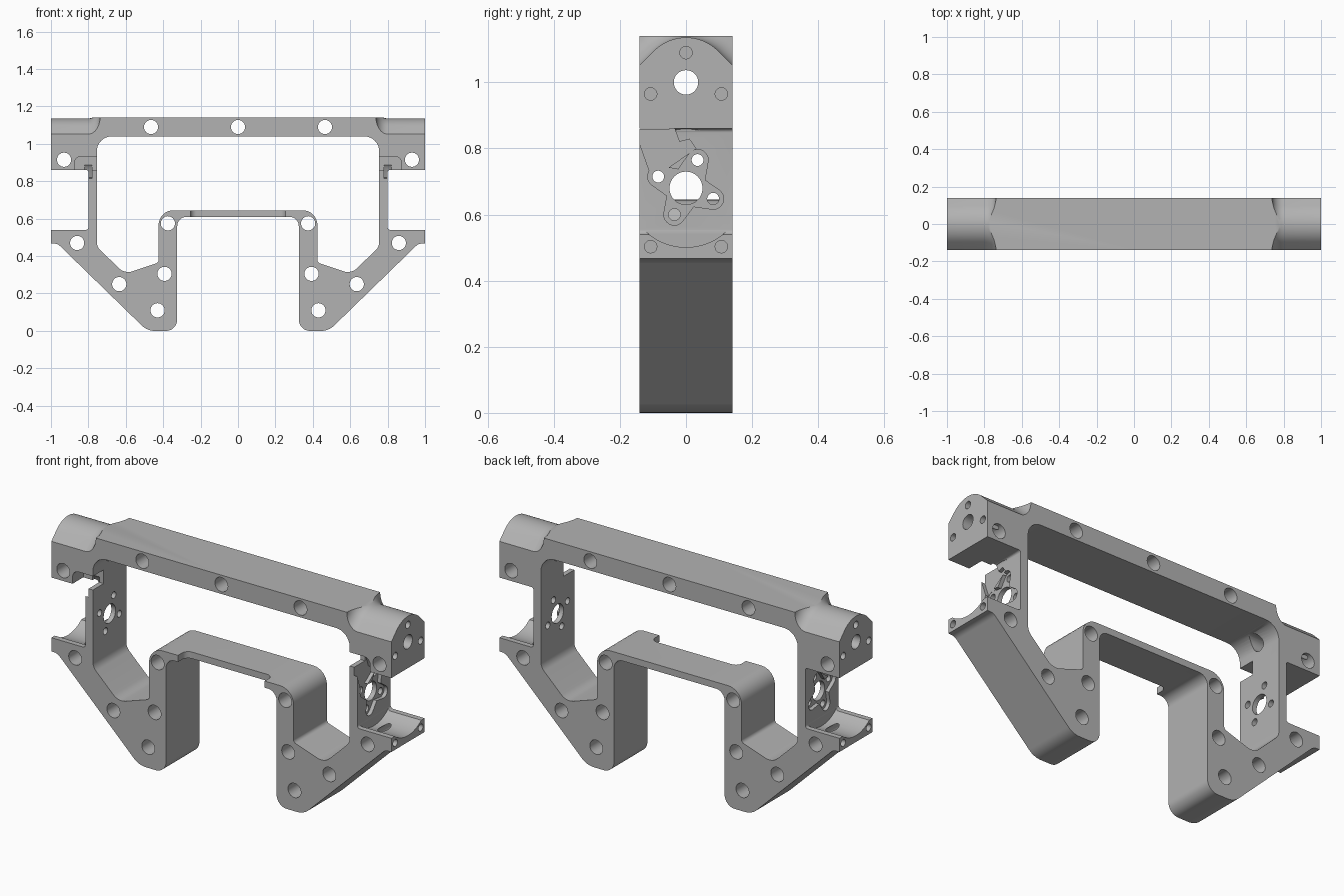
import bpy, bmesh, math
from mathutils import Vector

if "Cube" in bpy.data.objects:
    bpy.data.objects.remove(bpy.data.objects["Cube"], do_unlink=True)

D = 0.14          # half depth of the plate
HORN = (0, 0.68)  # centre of the rotary mount on each column


def rounded(corners, steps=8):
    """Outline from (u, v, radius) corners, each filleted by its radius."""
    pts = []
    for i, (u, v, r) in enumerate(corners):
        p = Vector((u, v))
        if r == 0:
            pts.append(p)
            continue
        a = (Vector(corners[i - 1][:2]) - p).normalized()
        b = (Vector(corners[(i + 1) % len(corners)][:2]) - p).normalized()
        half = a.angle(b) / 2
        mid = p + (a + b).normalized() * r / math.sin(half)
        start = p + a * r / math.tan(half) - mid
        end = p + b * r / math.tan(half) - mid
        sweep = start.angle_signed(end)
        for k in range(steps + 1):
            t = -sweep * k / steps
            c, s = math.cos(t), math.sin(t)
            pts.append(mid + Vector((start.x * c - start.y * s, start.x * s + start.y * c)))
    return pts


def circle(u, v, r, n=32):
    return [Vector((u + r * math.cos(math.tau * k / n), v + r * math.sin(math.tau * k / n)))
            for k in range(n)]


def place(p, t, axis):
    return {"x": (t, p[0], p[1]), "y": (p[0], t, p[1]), "z": (p[0], p[1], t)}[axis]


def make(name, bm):
    bmesh.ops.recalc_face_normals(bm, faces=bm.faces)
    mesh = bpy.data.meshes.new(name)
    bm.to_mesh(mesh)
    bm.free()
    ob = bpy.data.objects.new(name, mesh)
    bpy.context.collection.objects.link(ob)
    return ob


def loft(name, sections, axis):
    """Solid through (position, outline) sections along an axis."""
    bm = bmesh.new()
    rings = [[bm.verts.new(place(p, t, axis)) for p in pts] for t, pts in sections]
    for r0, r1 in zip(rings, rings[1:]):
        for i in range(len(r0)):
            j = (i + 1) % len(r0)
            bm.faces.new((r0[i], r0[j], r1[j], r1[i]))
    bm.faces.new(rings[0])
    bm.faces.new(rings[-1])
    return make(name, bm)


def prism(name, pts, axis, a, b):
    return loft(name, [(a, pts), (b, pts)], axis)


def hull(name, pts, a, b):
    bm = bmesh.new()
    verts = [bm.verts.new(place(p, t, "x")) for p in pts for t in (a, b)]
    out = bmesh.ops.convex_hull(bm, input=verts)
    bmesh.ops.delete(bm, geom=[v for v in out["geom_interior"] if isinstance(v, bmesh.types.BMVert)],
                     context="VERTS")
    bmesh.ops.dissolve_limit(bm, angle_limit=0.01, verts=bm.verts, edges=bm.edges)
    return make(name, bm)


# Right half of the frame outline, drawn in x and z
frame = prism("bracket_frame", rounded([
    (0, 1.14, 0), (1, 1.14, 0), (1, 0.86, 0), (0.80, 0.86, 0.012), (0.80, 0.54, 0.015),
    (1, 0.54, 0), (1, 0.467, 0), (0.965, 0.467, 0.05), (0.485, 0, 0.1), (0.325, 0, 0.06),
    (0.325, 0.61, 0.05), (0, 0.61, 0), (0, 0.645, 0), (0.425, 0.645, 0.08),
    (0.425, 0.365, 0.02), (0.605, 0.305, 0.07), (0.755, 0.45, 0.06),
    (0.755, 1.04, 0.08), (0, 1.04, 0)]), "y", -D, D)

cutters = []

# Cross holes through the plate
for x, z in [(0, 1.09), (0.465, 1.09), (0.93, 0.915), (0.86, 0.47), (0.635, 0.25),
             (0.43, 0.11), (0.393, 0.305), (0.375, 0.575)]:
    cutters.append(prism("cross_hole", circle(x, z, 0.038), "y", -0.3, 0.3))

# Rounded end bosses, blended into the top bar by a fillet
r_boss, r_fillet = 0.136, 0.062
sections = []
for k in range(9):
    a = math.pi / 2 * (1 - k / 8)
    off = r_boss + r_fillet * (1 - math.cos(a))
    arc = [Vector((off * math.sin(t), 1.0 + off * math.cos(t)))
           for t in [math.radians(-45 + 90 * i / 16) for i in range(17)]]
    reach = 0.2
    tail = 1.0 + off * math.sqrt(2) - reach
    pts = [Vector((-reach, tail))] + arc + [Vector((reach, tail)),
                                            Vector((reach, 1.4)), Vector((-reach, 1.4))]
    sections.append((0.80 - r_fillet * math.sin(a), pts))
sections.append((1.1, sections[-1][1]))
cutters.append(loft("boss_shaper", sections, "x"))

# End face bores: one through, the small ones blind
cutters.append(prism("boss_bore", circle(0, 1.0, 0.037), "x", 0.6, 1.1))
for y, z, depth in [(0, 1.09, 0.12), (0.107, 0.965, 0.12), (-0.107, 0.965, 0.12),
                    (0.107, 0.503, 0.1), (-0.107, 0.503, 0.1)]:
    cutters.append(prism("end_hole", circle(y, z, 0.019, 20), "x", 1 - depth, 1.1))

# Round trough in the lower ledge
cutters.append(prism("ledge_trough", circle(*HORN, 0.179, 64), "x", 0.801, 1.1))

# Four-armed recess, its centre bore and pin holes
cutters.append(prism("horn_bore", circle(*HORN, 0.05), "x", 0.7, 0.9))
for y, z in [(0.035, 0.765), (-0.084, 0.715), (-0.035, 0.6), (0.082, 0.648)]:
    cutters.append(hull("horn_arm", circle(*HORN, 0.052) + circle(y, z, 0.032, 24), 0.78, 0.85))
    cutters.append(prism("pin_hole", circle(y, z, 0.018, 20), "x", 0.7, 0.9))

# Slanted cable channel on the column, and the pocket above it
cutters.append(prism("cable_channel", [
    (-0.17, 0.90), (-0.11, 0.73), (-0.07, 0.73), (0.03, 0.80), (0.01, 0.828),
    (-0.02, 0.82), (-0.04, 0.875), (-0.06, 0.90)], "x", 0.781, 0.82))
cutters.append(prism("cable_pocket", rounded([
    (0.70, 0.859, 0), (0.70, 0.932, 0), (0.875, 0.932, 0.035), (0.875, 0.82, 0),
    (0.802, 0.82, 0), (0.802, 0.859, 0)]), "y", -0.2, -0.05))

# Relief along the front of the bridge
cutters.append(prism("bridge_relief", rounded([
    (-0.2, -0.07, 0), (0.255, -0.07, 0.035), (0.255, -D, 0.0), (0.255, -0.2, 0),
    (-0.2, -0.2, 0)]), "z", 0.55, 0.70))

for cutter in cutters:
    cutter.hide_render = True
    mod = frame.modifiers.new(cutter.name, "BOOLEAN")
    mod.operation = "DIFFERENCE"
    mod.solver = "EXACT"
    mod.object = cutter
bpy.context.view_layer.update()
mesh = bpy.data.meshes.new_from_object(
    frame.evaluated_get(bpy.context.evaluated_depsgraph_get()))
frame.modifiers.clear()
frame.data = mesh
for cutter in cutters:
    bpy.data.objects.remove(cutter, do_unlink=True)

# Open the middle and mirror the half
bm = bmesh.new()
bm.from_mesh(mesh)
middle = [f for f in bm.faces if all(abs(v.co.x) < 1e-4 for v in f.verts)]
bmesh.ops.delete(bm, geom=middle, context="FACES")
bmesh.ops.mirror(bm, geom=bm.verts[:] + bm.edges[:] + bm.faces[:], axis="X", merge_dist=1e-4)
bmesh.ops.recalc_face_normals(bm, faces=bm.faces)
bm.to_mesh(mesh)
bm.free()

# Plain grey finish
grey = bpy.data.materials.new("machined_grey")
grey.use_nodes = True
colour = (0.45, 0.45, 0.45, 1)
grey.diffuse_color = colour
grey.node_tree.nodes["Principled BSDF"].inputs["Base Color"].default_value = colour
mesh.materials.clear()
mesh.materials.append(grey)

bpy.ops.object.select_all(action="DESELECT")
frame.select_set(True)
bpy.context.view_layer.objects.active = frame
bpy.ops.object.shade_smooth_by_angle(angle=math.radians(30))
